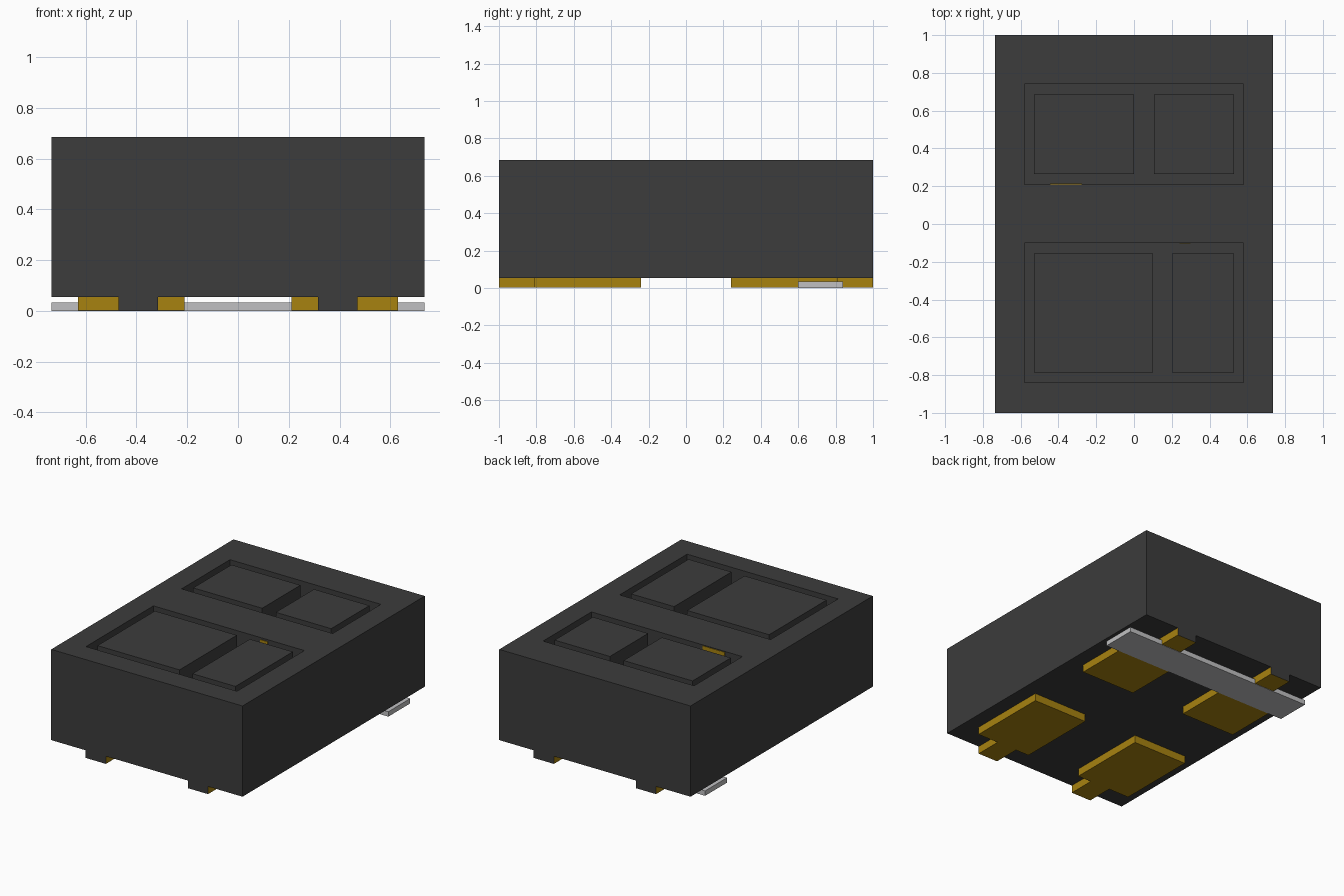
import bpy
import bmesh
from mathutils import Matrix

cube = bpy.data.objects.get("Cube")
if cube:
    bpy.data.objects.remove(cube, do_unlink=True)


def material(name, rgb, metal=0.0):
    m = bpy.data.materials.new(name)
    m.use_nodes = True
    m.diffuse_color = (*rgb, 1)
    m.node_tree.nodes["Principled BSDF"].inputs["Base Color"].default_value = (*rgb, 1)
    return m


BLACK = material("black plastic", (0.045, 0.045, 0.045))
GOLD = material("gold plating", (0.39, 0.225, 0.005))
SILVER = material("silver grey", (0.53, 0.53, 0.54))


def box(name, x, y, z, *mats):
    """Box spanning the (low, high) ranges x, y and z."""
    bm = bmesh.new()
    size = [r[1] - r[0] for r in (x, y, z)]
    mid = [(r[0] + r[1]) / 2 for r in (x, y, z)]
    bmesh.ops.create_cube(bm, size=1, matrix=Matrix.Translation(mid) @ Matrix.Diagonal((*size, 1)))
    mesh = bpy.data.meshes.new(name)
    bm.to_mesh(mesh)
    bm.free()
    ob = bpy.data.objects.new(name, mesh)
    bpy.context.scene.collection.objects.link(ob)
    for m in mats:
        mesh.materials.append(m)
    return ob


def mirrored(r, sign):
    return tuple(sorted((r[0] * sign, r[1] * sign)))


TOP, UNDER, FLOOR = 0.685, 0.055, 0.53

# Housing with two rectangular wells cut in the top
housing = box("housing", (-0.735, 0.735), (-1, 1), (UNDER, TOP), BLACK)
wells = {"front": (-0.84, -0.10), "back": (0.21, 0.74)}
for name, y in wells.items():
    cutter = box(name + "_well_cutter", (-0.58, 0.58), y, (FLOOR, TOP + 0.1), BLACK)
    cutter.hide_render = True
    mod = housing.modifiers.new(name + "_well", 'BOOLEAN')
    mod.operation = 'DIFFERENCE'
    mod.solver = 'EXACT'
    mod.object = cutter
    bpy.context.view_layer.objects.active = housing
    bpy.ops.object.modifier_apply(modifier=mod.name)
    bpy.data.objects.remove(cutter, do_unlink=True)

# Blocks standing in the wells, level with the top
for name, x, y in (("front_wide_block", (-0.53, 0.10), (-0.785, -0.155)),
                   ("front_narrow_block", (0.20, 0.53), (-0.785, -0.155)),
                   ("back_wide_block", (-0.53, 0.0), (0.265, 0.685)),
                   ("back_narrow_block", (0.105, 0.53), (0.265, 0.685))):
    box(name, x, y, (FLOOR - 0.005, TOP - 0.001), BLACK)

# Small contacts showing on the well walls
box("back_well_contact", (-0.445, -0.275), (0.208, 0.214), (0.60, 0.68), GOLD)
box("front_well_contact", (0.24, 0.30), (-0.104, -0.098), (0.655, 0.672), GOLD)

# Four solder pads, each with a tab whose outer end is black
for sy, end in ((-1, "front"), (1, "back")):
    for sx, side in ((-1, "right"), (1, "left")):
        z = (0.002, UNDER)
        box(f"{end}_{side}_pad", mirrored((0.21, 0.63), sx), mirrored((0.24, 0.81), sy), z, GOLD)
        tab = box(f"{end}_{side}_tab", mirrored((0.315, 0.47), sx), mirrored((0.81, 1.0), sy), z,
                  GOLD, BLACK)
        for f in tab.data.polygons:
            f.material_index = 1 if f.normal.y * sy > 0.5 else 0

# Marking bar across the underside near the back
box("marking_bar", (-0.735, 0.735), (0.60, 0.84), (0, 0.034), SILVER)
